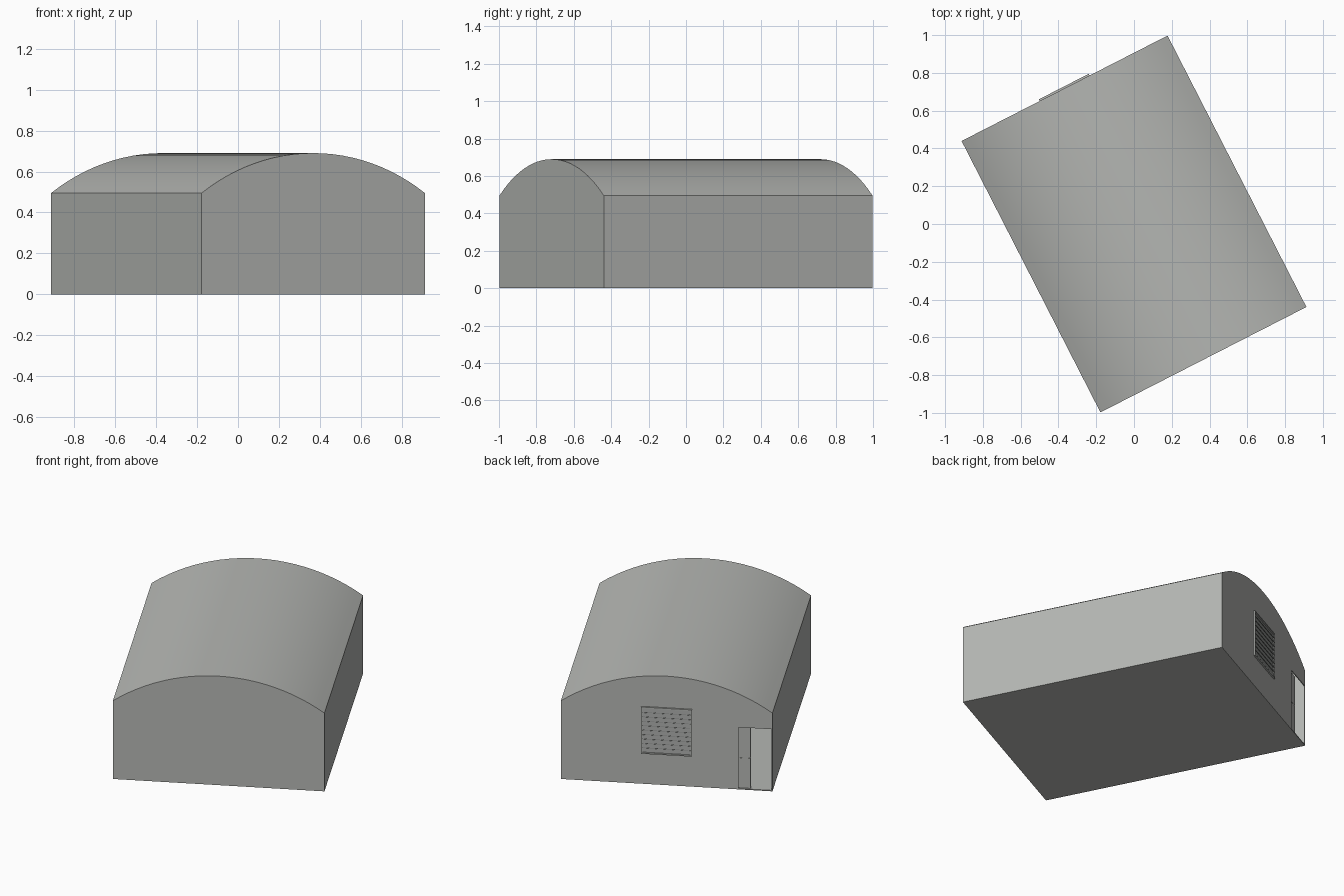
import bpy, bmesh, math
from mathutils import Matrix

if "Cube" in bpy.data.objects:
    bpy.data.objects.remove(bpy.data.objects["Cube"])

W, L = 1.225, 1.614          # width and length of the hall
EAVE, RIDGE = 0.495, 0.69    # wall height and vault top
TURN = Matrix.Rotation(math.radians(27.1), 4, 'Z')   # the hall stands at an angle


def material(name, rgb):
    m = bpy.data.materials.new(name)
    m.diffuse_color = (*rgb, 1)
    m.use_nodes = True
    m.node_tree.nodes["Principled BSDF"].inputs["Base Color"].default_value = m.diffuse_color
    return m


GREY = material("concrete grey", (0.46, 0.47, 0.45))
DARK = material("vent grey", (0.30, 0.31, 0.30))


def add_object(name, bm, mat):
    bmesh.ops.recalc_face_normals(bm, faces=bm.faces)
    mesh = bpy.data.meshes.new(name)
    bm.to_mesh(mesh)
    bm.free()
    mesh.materials.append(mat)
    ob = bpy.data.objects.new(name, mesh)
    bpy.context.collection.objects.link(ob)
    ob.matrix_world = TURN
    return ob


def box(bm, u0, u1, v0, v1, z0, z1, tilt=0.0):
    m = (Matrix.Translation(((u0 + u1) / 2, (v0 + v1) / 2, (z0 + z1) / 2))
         @ Matrix.Rotation(tilt, 4, 'X')
         @ Matrix.Diagonal((u1 - u0, v1 - v0, z1 - z0, 1)))
    bmesh.ops.create_cube(bm, size=1, matrix=m)


def vault_prism(inset):
    """Walls with a circular-arc vault on top, shrunk by inset."""
    half = W / 2
    rise = RIDGE - EAVE
    radius = (half ** 2 + rise ** 2) / (2 * rise)
    cz = RIDGE - radius
    r, h = radius - inset, half - inset
    a = math.asin(h / r)
    n = 24
    pts = [(h, inset)]
    for i in range(n + 1):
        t = a - 2 * a * i / n
        pts.append((r * math.sin(t), cz + r * math.cos(t)))
    pts.append((-h, inset))
    bm = bmesh.new()
    face = bm.faces.new([bm.verts.new((u, -L / 2 + inset, z)) for u, z in pts])
    ext = bmesh.ops.extrude_face_region(bm, geom=[face])
    moved = [v for v in ext['geom'] if isinstance(v, bmesh.types.BMVert)]
    bmesh.ops.translate(bm, verts=moved, vec=(0, L - 2 * inset, 0))
    return bm


# hollow vaulted hall with a doorway in the back wall
hall = add_object("hall_shell", vault_prism(0), GREY)
inside = add_object("inside_cutter", vault_prism(0.005), GREY)
bm = bmesh.new()
box(bm, -0.606, -0.415, L / 2 - 0.03, L / 2 + 0.03, 0.006, 0.393)
doorway = add_object("doorway_cutter", bm, GREY)
bpy.context.view_layer.objects.active = hall
hall.select_set(True)
for cutter in (inside, doorway):
    cutter.hide_render = True
    mod = hall.modifiers.new("cut", 'BOOLEAN')
    mod.operation = 'DIFFERENCE'
    mod.solver = 'EXACT'
    mod.object = cutter
    bpy.ops.object.modifier_apply(modifier=mod.name)
    bpy.data.objects.remove(cutter)
bpy.ops.object.shade_smooth_by_angle(angle=math.radians(20))

# sliding door, mostly open: two leaves one above the other
B = L / 2
bm = bmesh.new()
for z0, z1 in ((0.006, 0.196), (0.199, 0.392)):
    box(bm, -0.485, -0.41, B - 0.016, B - 0.010, z0, z1)
box(bm, -0.484, -0.411, B - 0.0165, B - 0.0115, 0.19, 0.205)
add_object("sliding_door", bm, GREY)

# square louvred vent: frame bars
S, Z0, Z1, T = 0.148, 0.194, 0.490, 0.008
bm = bmesh.new()
for side in (-1, 1):
    u0, u1 = sorted((side * S, side * (S - T)))
    box(bm, u0, u1, B - 0.002, B + 0.010, Z0, Z1)
for z in (Z0, Z1 - T):
    box(bm, -S + T, S - T, B - 0.002, B + 0.010, z, z + T)
add_object("vent_frame", bm, GREY)

# vent backing and tilted slats
bm = bmesh.new()
box(bm, -S + T, S - T, B - 0.002, B + 0.001, Z0 + T, Z1 - T)
count = 10
step = (Z1 - Z0 - 2 * T) / count
for i in range(count):
    zc = Z0 + T + (i + 0.5) * step
    box(bm, -S + T, S - T, B + 0.003, B + 0.006,
        zc - step * 0.42, zc + step * 0.42, math.radians(12))
add_object("vent_slats", bm, DARK)
